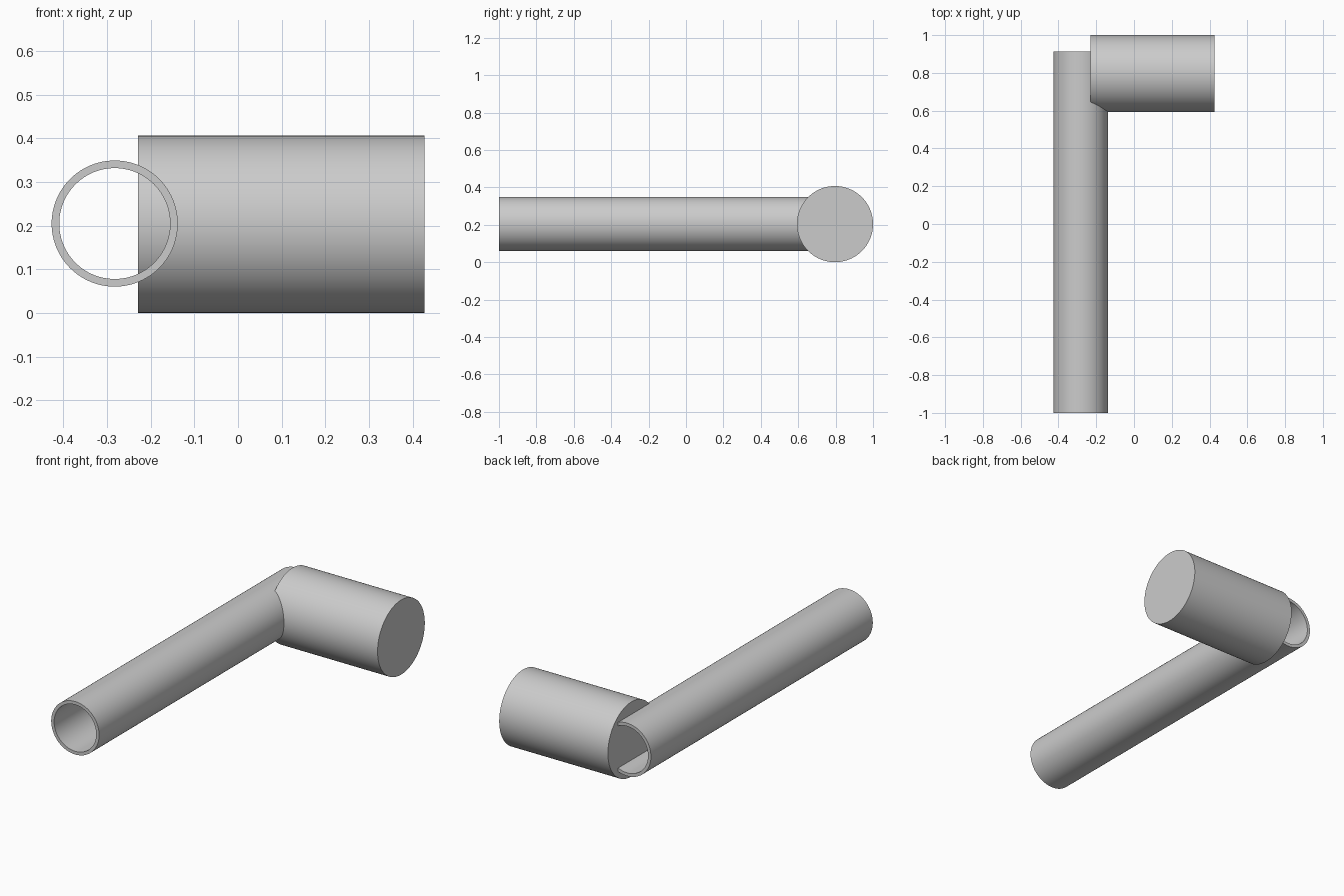
import bpy, bmesh
from math import radians
from mathutils import Matrix

default = bpy.data.objects.get("Cube")
if default:
    bpy.data.objects.remove(default, do_unlink=True)

SEGMENTS = 96

grey = bpy.data.materials.new("plain grey")
grey.use_nodes = True
colour = (0.6, 0.6, 0.6, 1)
grey.diffuse_color = colour
grey.node_tree.nodes["Principled BSDF"].inputs["Base Color"].default_value = colour


def finish(bm, name, turn, location):
    """Turn the z-axis shape into place and shade its round sides smooth."""
    bmesh.ops.recalc_face_normals(bm, faces=bm.faces)
    bm.transform(Matrix.Translation(location) @ turn)
    mesh = bpy.data.meshes.new(name)
    bm.to_mesh(mesh)
    bm.free()
    mesh.materials.append(grey)
    obj = bpy.data.objects.new(name, mesh)
    bpy.context.collection.objects.link(obj)
    bpy.ops.object.select_all(action='DESELECT')
    obj.select_set(True)
    bpy.context.view_layer.objects.active = obj
    bpy.ops.object.shade_smooth_by_angle(angle=radians(30))
    return obj


# Solid round grip, lying along x
grip_radius = 0.2035
grip_left, grip_right = -0.229, 0.427
bm = bmesh.new()
bmesh.ops.create_cone(bm, cap_ends=True, segments=SEGMENTS, radius1=grip_radius,
                      radius2=grip_radius, depth=grip_right - grip_left)
finish(bm, "round_grip", Matrix.Rotation(radians(90), 4, 'Y'),
       ((grip_left + grip_right) / 2, 1 - grip_radius, grip_radius))

# Open hollow tube, lying along y: spin its wall section around the axis
outer, inner = 0.1445, 0.127
front, back = -1.0, 0.912
half = (back - front) / 2
bm = bmesh.new()
section = [bm.verts.new((r, 0, z)) for r, z in
           ((inner, -half), (outer, -half), (outer, half), (inner, half))]
edges = [bm.edges.new((section[i], section[(i + 1) % 4])) for i in range(4)]
bmesh.ops.spin(bm, geom=section + edges, cent=(0, 0, 0), axis=(0, 0, 1),
               angle=radians(360), steps=SEGMENTS, use_merge=True)
bmesh.ops.remove_doubles(bm, verts=bm.verts, dist=0.0001)
finish(bm, "hollow_tube", Matrix.Rotation(radians(90), 4, 'X'),
       (-0.427 + outer, (front + back) / 2, 0.205))
